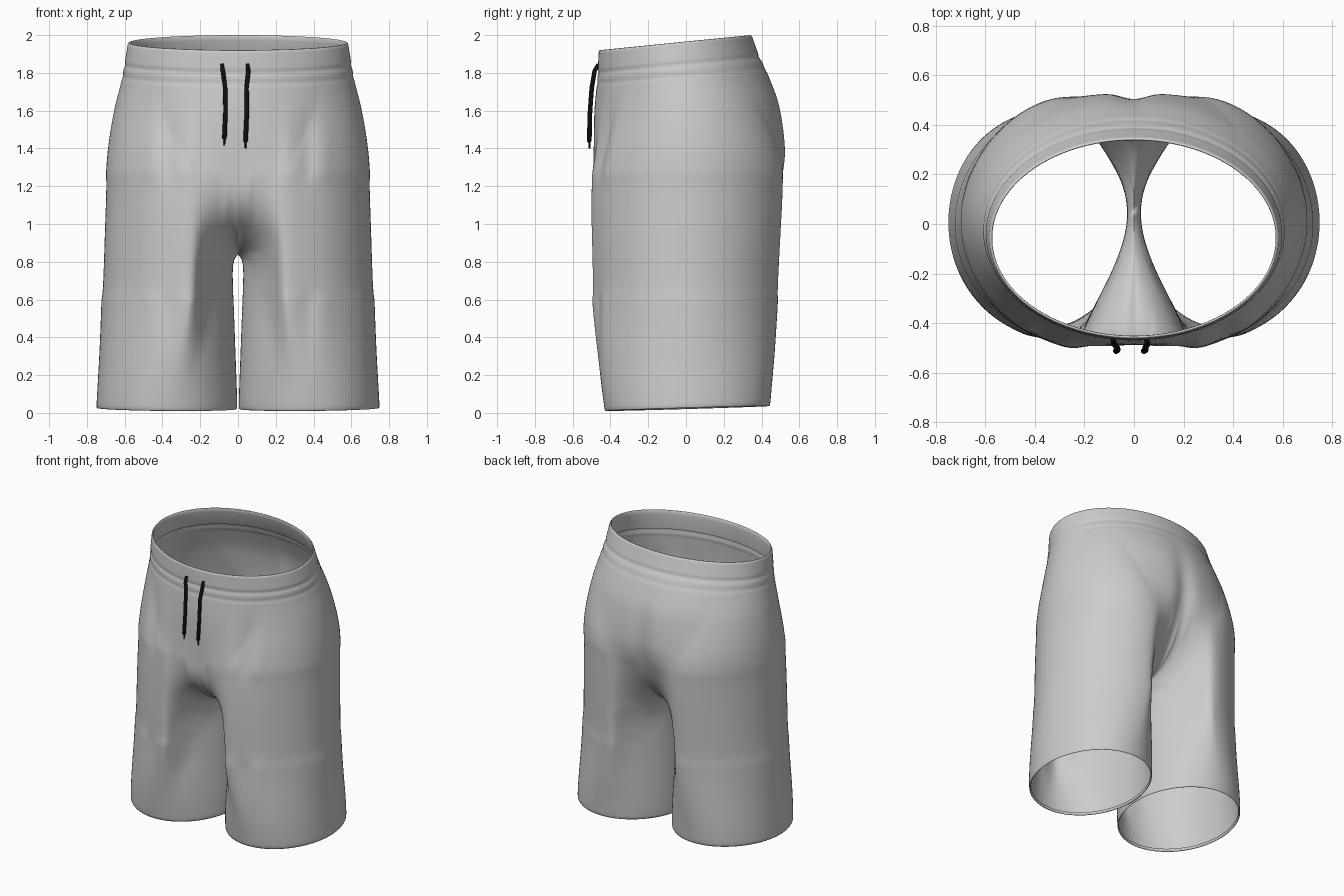
import bpy, bmesh, math

if "Cube" in bpy.data.objects:
    bpy.data.objects.remove(bpy.data.objects["Cube"])

def interp(keys, z):
    """Smooth (Hermite) interpolation through (z, value) keys."""
    if z <= keys[0][0]:
        return keys[0][1]
    if z >= keys[-1][0]:
        return keys[-1][1]
    i = max(k for k in range(len(keys) - 1) if keys[k][0] <= z)
    def slope(k):
        a, b = keys[max(k - 1, 0)], keys[min(k + 1, len(keys) - 1)]
        return (b[1] - a[1]) / (b[0] - a[0])
    (z0, v0), (z1, v1) = keys[i], keys[i + 1]
    h = z1 - z0
    u = (z - z0) / h
    return ((2*u**3 - 3*u**2 + 1) * v0 + (u**3 - 2*u**2 + u) * h * slope(i)
            + (3*u**2 - 2*u**3) * v1 + (u**3 - u**2) * h * slope(i + 1))

def smooth(a, b, v):
    u = min(max((v - a) / (b - a), 0), 1)
    return u * u * (3 - 2 * u)

def bell(v, centre, width):
    return math.exp(-((v - centre) / width) ** 2)

# Silhouette profiles by height
SIDE = [(0, .75), (.4, .73), (.8, .716), (1.2, .702), (1.4, .688), (1.6, .655),
        (1.75, .618), (1.85, .6), (1.96, .582)]
FRONT = [(0, -.43), (.2, -.455), (.4, -.475), (.7, -.492), (1.0, -.498),
         (1.4, -.496), (1.6, -.488), (1.8, -.47), (1.96, -.462)]
BACK = [(0, .445), (.4, .475), (.8, .498), (1.2, .518), (1.4, .531), (1.6, .5),
        (1.75, .437), (1.85, .387), (1.96, .347)]
INNER = [(0, .004), (.1, .006), (.5, .02), (.74, .028), (.81, .02), (.84, 0)]
CROTCH, CROTCH_Y = .84, .05

def point(t, z, inset):
    """Point on the right half; t runs -1 (inner front) .. 0 (side) .. 1 (inner back)."""
    inset += .005 * bell(z, 1.84, .014) + .003 * bell(z, 1.78, .015)
    W = interp(SIDE, z) - inset
    yf, yb = interp(FRONT, z) + inset, interp(BACK, z) - inset
    xi = max(0, interp(INNER, z)) + (inset if z < .5 else 0)
    cx, cy = W / 2, (yf + yb) / 2
    ang = t * math.pi
    # leg tube, its front and back crowns shifted inward, inner thigh hollowed
    c, s2 = math.cos(ang), math.sin(ang) ** 2
    shape = smooth(0, .7, z)
    skew = (.105 if t < 0 else .09) * shape
    inner = abs(t) > .5
    if inner:
        x = cx + (cx - xi) * c - skew * s2 ** 2 + .18 * shape * s2 * abs(c)
    else:
        x = cx + (W - cx) * c - skew * s2
    y = cy + (yb - yf) / 2 * math.sin(ang)
    y += (CROTCH_Y - cy) * smooth(.6, 1, abs(t)) * min(z / CROTCH, 1)
    if z > CROTCH:
        # inner half opens out to the centre seam
        if inner:
            k = (abs(t) - .5) * 2
            u = min((z - CROTCH) / (.6 if t > 0 else .4), 1)
            s = ((1 - (1 - u) ** 2.5) if u < 1 else 1) ** (.6 + 1.9 * (1 - k))
            mx, my = (cx - skew) * (1 - k), (yb if t > 0 else yf)
            x, y = x + (mx - x) * s, y + (my - y) * s
        # blend to the waist ellipse
        w = smooth(1.15, 1.83, z)
        ex, ey = W * math.cos(ang / 2), cy + (yb - yf) / 2 * math.sin(ang / 2)
        x, y = x + (ex - x) * w, y + (ey - y) * w
    if abs(t) == 1 and z >= CROTCH:
        x = 0
    # hanging folds at the front, cleft at the back
    env = smooth(.1, .7, z) * (1 - smooth(1.3, 1.75, z))
    f = smooth(.25, .38, cy - y)
    y += env * f * (-.01 * bell(x, .26, .045) + .014 * bell(x, .37, .04)
                    - .004 * bell(x, .46, .04) + .01 * bell(x, 0, .1))
    # drag fold running down from the crotch
    y += .015 * smooth(.12, .4, cy - y) * bell(z, .45, .2) * bell(x, .14 + .2 * (.6 - z), .06)
    y -= .03 * smooth(.2, .4, y - cy) * bell(x, 0, .07) * bell(z, 1.3, .3)
    # slanted hem and waistline
    z += (.02 + .03 * y + .008 * x) * max(0, 1 - z / .3)
    z += .1 * (y + .06) * smooth(1.35, 1.9, z)
    return x, y, z

# Shorts body: hem edge, legs, crotch, seat, waistband, inner waist facing
rows = [(.02, .012), (.004, .008), (0, .004), (.006, .001), (.025, 0)]
rows += [(.025 + (CROTCH - .025) * i / 30, 0) for i in range(1, 30)]
rows += [(CROTCH, 0)]
rows += [(CROTCH + .2 * (i / 16) ** 2, 0) for i in range(1, 17)]
rows += [(1.04 + .7 * i / 22, 0) for i in range(1, 23)]
rows += [(1.74 + .21 * i / 26, 0) for i in range(1, 27)]
rows += [(1.958, .003), (1.96, .007), (1.955, .011), (1.93, .013), (1.87, .014), (1.82, .01)]
COLS = 112

bm = bmesh.new()
for sx in (1, -1):
    grid = []
    for z, inset in rows:
        ring = []
        for j in range(COLS + 1):
            x, y, h = point(2 * j / COLS - 1, z, inset)
            ring.append(bm.verts.new((sx * x, y, h)))
        grid.append(ring)
    for a, b in zip(grid, grid[1:]):
        for j in range(COLS):
            quad = [a[j], a[j + 1], b[j + 1], b[j]]
            bm.faces.new(quad if sx > 0 else quad[::-1])
bmesh.ops.remove_doubles(bm, verts=bm.verts, dist=1e-4)
# relax the cloth where the legs meet the seat
relax = [v for v in bm.verts if .62 < v.co.z < 1.25 and abs(v.co.x) > .07]
for _ in range(30):
    bmesh.ops.smooth_vert(bm, verts=relax, factor=.5,
                          use_axis_x=True, use_axis_y=True, use_axis_z=True)
for f in bm.faces:
    f.smooth = True
mesh = bpy.data.meshes.new("shorts_body")
bm.to_mesh(mesh)
bm.free()
bpy.context.collection.objects.link(bpy.data.objects.new("shorts_body", mesh))

# Drawstrings
black = bpy.data.materials.new("black_cord")
black.diffuse_color = (.005, .005, .005, 1)
black.use_nodes = True
black.node_tree.nodes["Principled BSDF"].inputs["Base Color"].default_value = black.diffuse_color

def cord(name, pts):
    cu = bpy.data.curves.new(name, 'CURVE')
    cu.dimensions = '3D'
    cu.bevel_depth = .012
    cu.bevel_resolution = 3
    cu.use_fill_caps = True
    sp = cu.splines.new('POLY')
    sp.points.add(len(pts) - 1)
    for p, (x, y, z, r) in zip(sp.points, pts):
        p.co = (x, y, z, 1)
        p.radius = r
    sp.use_smooth = True
    cu.materials.append(black)
    bpy.context.collection.objects.link(bpy.data.objects.new(name, cu))

def hang(x0, x1, x2, tip):
    return [(x0, -.465, 1.845, .8), (x0 + .005, -.484, 1.81, 1), (x1, -.499, 1.72, 1),
            (x1 + .002, -.508, 1.6, 1), (x2, -.512, tip + .04, 1.05),
            (x2, -.512, tip + .03, .45), (x2, -.511, tip, .35)]

cord("left_drawstring", hang(-.085, -.068, -.072, 1.415))
cord("right_drawstring", hang(.05, .045, .04, 1.4))
